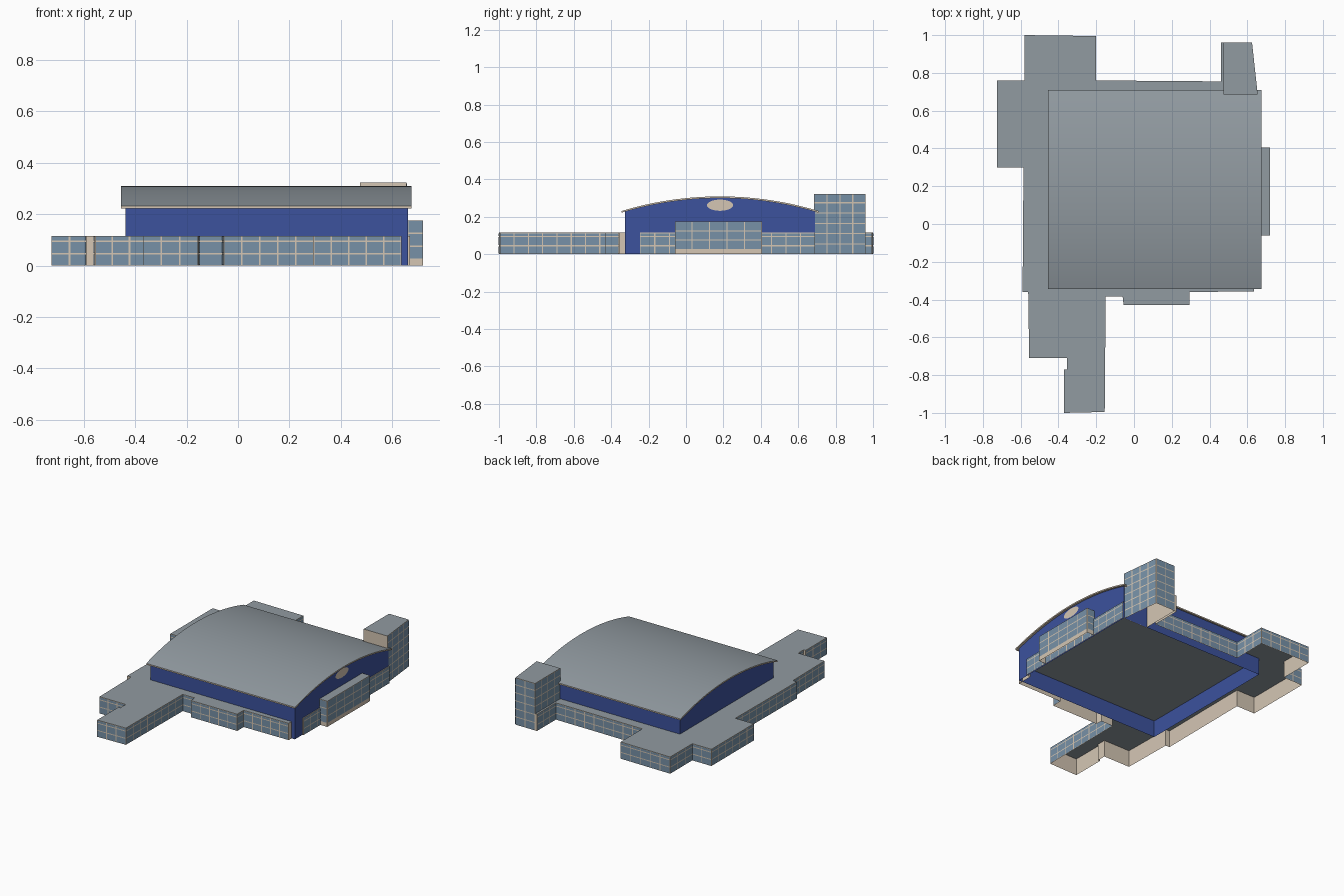
import bpy, math
from mathutils import Vector

if "Cube" in bpy.data.objects:
    bpy.data.objects.remove(bpy.data.objects["Cube"])


def material(name, rgb):
    m = bpy.data.materials.new(name)
    m.diffuse_color = (*rgb, 1)
    m.use_nodes = True
    m.node_tree.nodes["Principled BSDF"].inputs["Base Color"].default_value = m.diffuse_color
    return m


BEIGE = material("beige_wall", (0.66, 0.565, 0.455))
GLASS = material("blue_grey_glass", (0.185, 0.285, 0.39))
BLUE = material("deep_blue_cladding", (0.045, 0.085, 0.34))
GREY = material("grey_roofing", (0.285, 0.325, 0.355))


def mesh_object(name, verts, faces, *mats):
    me = bpy.data.meshes.new(name)
    me.from_pydata(verts, [], faces)
    for m in mats:
        me.materials.append(m)
    me.update()
    ob = bpy.data.objects.new(name, me)
    bpy.context.collection.objects.link(ob)
    return ob


def add_quad(verts, faces, a, b, z0, z1):
    n = len(verts)
    verts += [(b.x, b.y, z0), (a.x, a.y, z0), (a.x, a.y, z1), (b.x, b.y, z1)]
    faces.append((n, n + 1, n + 2, n + 3))


def block(name, outline, kinds, height, rows, pitch=0.075, bar=0.006):
    """Open-bottomed volume from a clockwise outline.
    kinds, one letter per edge: g = glazed, b = plain beige, n = no wall."""
    wv, wf, gv, gf = [], [], [], []
    pts = [Vector(p) for p in outline]
    for i, kind in enumerate(kinds):
        a, b = pts[i], pts[(i + 1) % len(pts)]
        if kind == "n":
            continue
        add_quad(wv, wf, a, b, 0, height)
        if kind == "b":
            continue
        # panes stand just proud of the wall, which shows between as glazing bars
        d = b - a
        out = Vector((-d.y, d.x)).normalized() * 0.002
        step = d.normalized() * bar / 2
        n = max(1, round(d.length / pitch))
        for c in range(n):
            p = a + d * (c / n) + step + out
            q = a + d * ((c + 1) / n) - step + out
            for z0, z1 in zip(rows, rows[1:]):
                add_quad(gv, gf, p, q, z0 + bar / 2, z1 - bar / 2)
    mesh_object(name + "_walls", wv, wf, BEIGE)
    mesh_object(name + "_glazing", gv, gf, GLASS)
    mesh_object(name + "_flat_roof", [(p.x, p.y, height) for p in pts],
                [tuple(reversed(range(len(pts))))], GREY)


# Low surrounding building
low = [(-0.58, 1.0), (-0.20, 0.995), (-0.20, 0.76), (0.46, 0.755), (0.46, 0.96),
       (0.475, 0.96), (0.475, 0.69), (0.668, 0.69), (0.668, -0.245), (0.635, -0.245),
       (0.635, -0.357), (0.295, -0.36), (0.295, -0.43), (-0.055, -0.43),
       (-0.06, -0.385), (-0.15, -0.385), (-0.155, -0.995), (-0.37, -1.0),
       (-0.37, -0.77), (-0.355, -0.77), (-0.355, -0.71), (-0.555, -0.71),
       (-0.56, -0.36), (-0.59, -0.36), (-0.585, 0.30), (-0.725, 0.30), (-0.725, 0.76),
       (-0.58, 0.76)]
block("low_building", low, "gggg" + "bnng" + "bbgg" + "gggg" + "ggbg" + "ggbg" + "gggg",
      0.115, [0.0, 0.045, 0.095, 0.115])

# Corner tower
block("tower", [(0.475, 0.685), (0.475, 0.96), (0.625, 0.96), (0.655, 0.685)], "gggb",
      0.322, [0.0, 0.055, 0.11, 0.165, 0.22, 0.275, 0.322])

# Entrance bay on the right side, on a beige base
block("side_bay", [(0.66, -0.06), (0.66, 0.405), (0.72, 0.405), (0.72, -0.06)], "nggg",
      0.176, [0.025, 0.075, 0.125, 0.176], 0.09)

# Vaulted hall
YC, HALF, EAVE, RISE, SEG = 0.182, 0.527, 0.222, 0.078, 32
RAD = (HALF ** 2 + RISE ** 2) / (2 * RISE)


def vault(y):
    return EAVE + RISE - RAD + math.sqrt(RAD ** 2 - (y - YC) ** 2)


X0, X1, Y0, Y1 = -0.437, 0.66, -0.325, 0.69
ys = [Y0 + (Y1 - Y0) * i / SEG for i in range(SEG + 1)]
gable = [(Y0, 0)] + [(y, vault(y)) for y in ys] + [(Y1, 0)]
k = len(gable)
verts = [(x, y, z) for x in (X0, X1) for y, z in gable]
faces = [tuple(range(k)), tuple(reversed(range(k, 2 * k))),
         (0, k, k + 1, 1), (k - 2, 2 * k - 2, 2 * k - 1, k - 1)]
mesh_object("hall_walls", verts, faces, BLUE)

# Curved roof slab: grey on top, beige on the edges and underside
RX0, RX1, T = -0.455, 0.675, 0.009
ys = [YC - HALF + 2 * HALF * i / SEG for i in range(SEG + 1)]
verts = [(x, y, vault(y) + t) for y in ys
         for x, t in ((RX0, 0), (RX1, 0), (RX1, T), (RX0, T))]
faces, tops = [(0, 1, 2, 3)], []
for i in range(SEG):
    a, b = 4 * i, 4 * i + 4
    for j in range(4):
        m = (j + 1) % 4
        if j == 2:
            tops.append(len(faces))
        faces.append((a + m, a + j, b + j, b + m))
e = 4 * SEG
faces.append((e + 3, e + 2, e + 1, e))
roof = mesh_object("curved_roof", verts, faces, BEIGE, GREY)
for f in tops:
    roof.data.polygons[f].material_index = 1
bpy.context.view_layer.objects.active = roof
roof.select_set(True)
bpy.ops.object.shade_smooth_by_angle(angle=math.radians(30))

# Oval panel on the right gable
N = 32
oval = [(X1 + 0.003, YC + 0.07 * math.cos(2 * math.pi * i / N),
         0.262 + 0.03 * math.sin(2 * math.pi * i / N)) for i in range(N)]
mesh_object("gable_oval_panel", oval, [tuple(range(N))], BEIGE)
